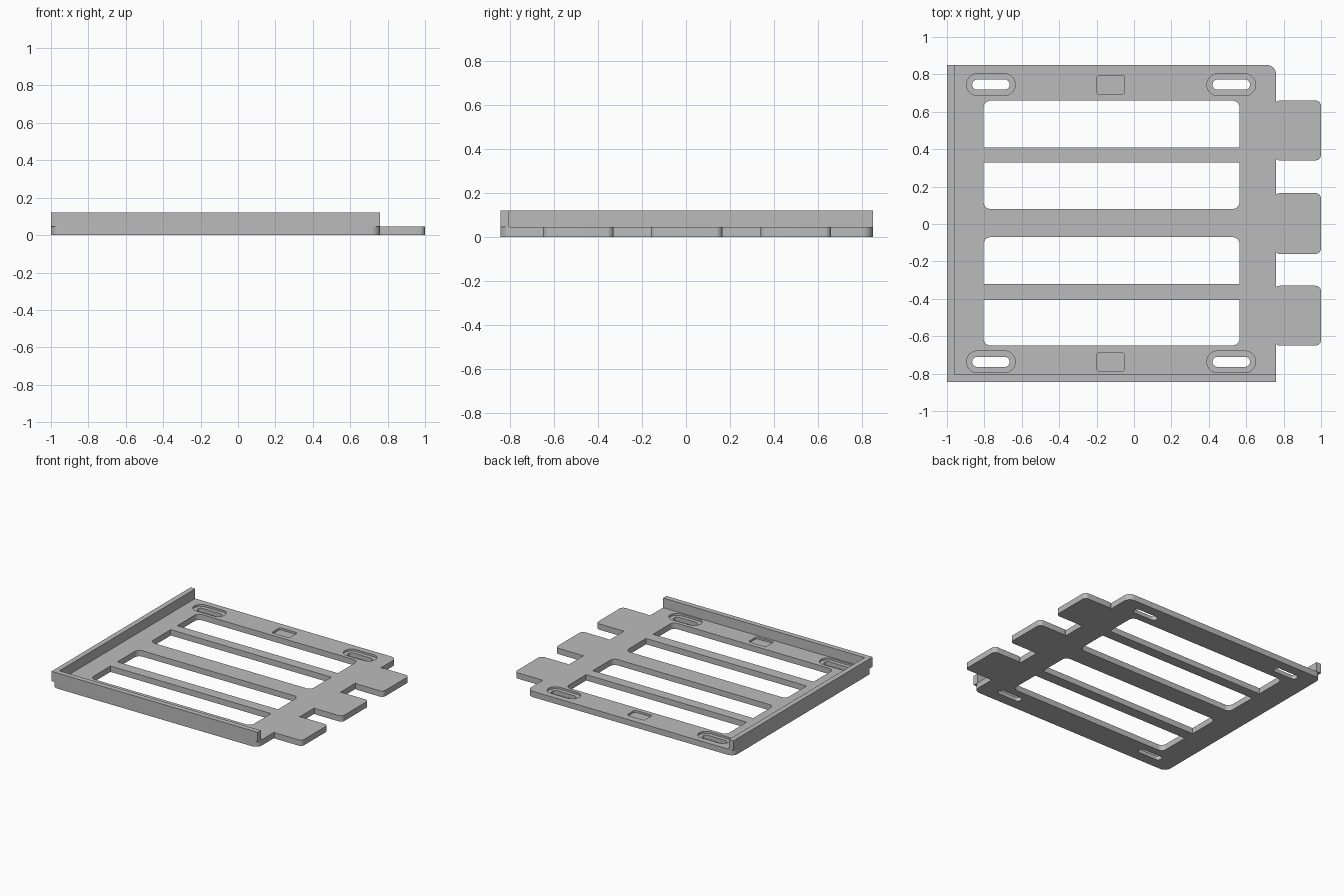
import bpy, bmesh, math

if "Cube" in bpy.data.objects:
    bpy.data.objects.remove(bpy.data.objects["Cube"])

T = 0.045            # plate thickness
LIP_TOP = 0.12       # top of the raised lips

grey = bpy.data.materials.new("plain grey")
grey.diffuse_color = (0.5, 0.5, 0.5, 1)
grey.use_nodes = True
grey.node_tree.nodes["Principled BSDF"].inputs["Base Color"].default_value = grey.diffuse_color


def rounded(x0, x1, y0, y1, radii, steps=8):
    """Rounded rectangle outline; radii run from lower left, anticlockwise."""
    if not isinstance(radii, (tuple, list)):
        radii = [radii] * 4
    pts = []
    corners = [(x0, y0, 1, 1), (x1, y0, -1, 1), (x1, y1, -1, -1), (x0, y1, 1, -1)]
    for i, ((x, y, sx, sy), r) in enumerate(zip(corners, radii)):
        if r == 0:
            pts.append((x, y))
            continue
        for k in range(steps + 1):
            a = math.pi * (1 + i / 2 + k / steps / 2)
            pts.append((x + sx * r + r * math.cos(a), y + sy * r + r * math.sin(a)))
    return pts


def prism(name, pts, z0, z1):
    """Extrude an outline from z0 to z1."""
    bm = bmesh.new()
    base = bm.faces.new([bm.verts.new((x, y, z0)) for x, y in pts])
    ext = bmesh.ops.extrude_face_region(bm, geom=[base])
    for v in ext["geom"]:
        if isinstance(v, bmesh.types.BMVert):
            v.co.z = z1
    bmesh.ops.recalc_face_normals(bm, faces=bm.faces)
    me = bpy.data.meshes.new(name)
    bm.to_mesh(me)
    bm.free()
    me.materials.append(grey)
    ob = bpy.data.objects.new(name, me)
    bpy.context.collection.objects.link(ob)
    return ob


def combine(target, tool, operation):
    """Apply a boolean and remove the tool."""
    mod = target.modifiers.new("bool", 'BOOLEAN')
    mod.operation, mod.object, mod.solver = operation, tool, 'EXACT'
    bpy.context.view_layer.objects.active = target
    bpy.ops.object.modifier_apply(modifier=mod.name)
    bpy.data.objects.remove(tool, do_unlink=True)


def cut(pts, z0=-0.1):
    combine(plate, prism("cutter", pts, z0, 0.2), 'DIFFERENCE')


# Base plate with rounded corners
plate = prism("base_plate", rounded(-1, 0.76, -0.845, 0.85, 0.05), 0, T)

# Three tabs on the right edge
for y0, y1 in ((-0.65, -0.33), (-0.16, 0.165), (0.34, 0.66)):
    combine(plate, prism("tab", rounded(0.75, 1.0, y0, y1, 0.03), 0, T), 'UNION')

# Two large openings, each split by a thin cross bar
R = 0.04
for low, bar0, bar1, high in ((-0.65, -0.405, -0.32, -0.07), (0.08, 0.33, 0.41, 0.66)):
    cut(rounded(-0.805, 0.565, low, bar0, (R, R, 0, 0)))
    cut(rounded(-0.805, 0.565, bar1, high, (0, 0, R, R)))

# Mounting slots with shallow wider recesses, and a pocket on each rail
for y in (-0.737, 0.745):
    for x in (-0.765, 0.52):
        cut(rounded(x - 0.13, x + 0.13, y - 0.058, y + 0.058, 0.057), T - 0.015)
        cut(rounded(x - 0.1, x + 0.1, y - 0.027, y + 0.027, 0.0265))
    cut(rounded(-0.2, -0.05, y - 0.05, y + 0.05, 0.015), T - 0.015)

# Raised L-shaped lip along the left and front edges
lip = prism("edge_lip", [(-1, -0.845), (0.76, -0.845), (0.76, -0.805),
                         (-0.96, -0.805), (-0.96, 0.85), (-1, 0.85)], T, LIP_TOP)

# Smooth rounded corners, sharp edges kept
for ob in (plate, lip):
    bpy.ops.object.select_all(action='DESELECT')
    ob.select_set(True)
    bpy.context.view_layer.objects.active = ob
    bpy.ops.object.shade_smooth_by_angle(angle=math.radians(30))
